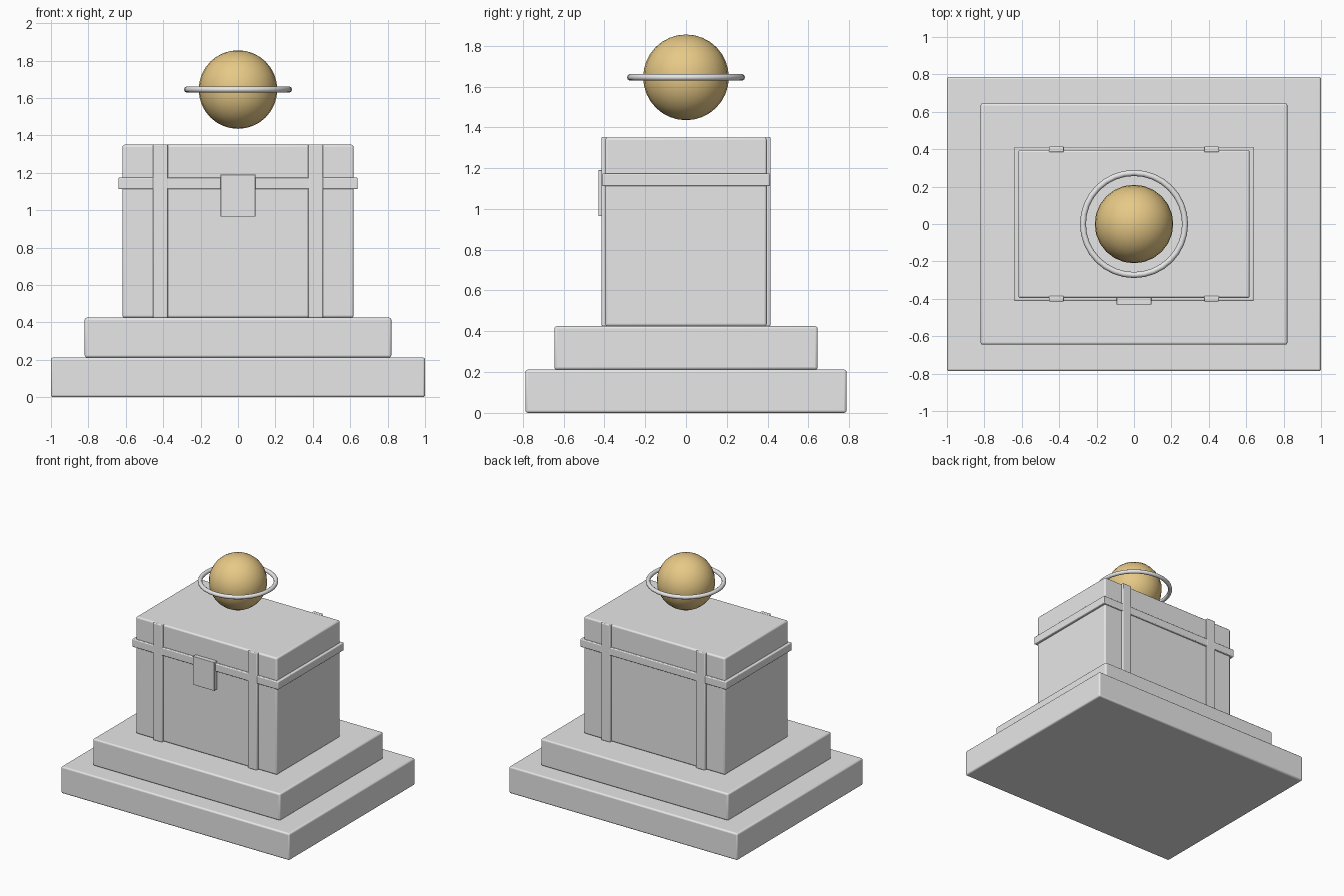
import bpy
import math

cube = bpy.data.objects.get("Cube")
if cube:
    bpy.data.objects.remove(cube, do_unlink=True)


def material(name, rgb):
    mat = bpy.data.materials.new(name)
    mat.use_nodes = True
    mat.diffuse_color = (*rgb, 1)
    mat.node_tree.nodes["Principled BSDF"].inputs["Base Color"].default_value = (*rgb, 1)
    return mat


grey = material("pale grey", (0.8, 0.8, 0.8))
gold = material("warm gold", (1.0, 0.73, 0.3))


def finish(name, mat, angle=40):
    obj = bpy.context.object
    obj.name = name
    obj.data.materials.append(mat)
    bpy.ops.object.shade_smooth_by_angle(angle=math.radians(angle))
    return obj


def box(name, x, y, z, bevel=0.012):
    """Box from (low, high) ranges, with rounded edges."""
    ranges = (x, y, z)
    bpy.ops.mesh.primitive_cube_add(size=1, location=[(a + b) / 2 for a, b in ranges])
    obj = bpy.context.object
    obj.scale = [b - a for a, b in ranges]
    bpy.ops.object.transform_apply(location=False, rotation=False, scale=True)
    finish(name, grey)
    if bevel:
        mod = obj.modifiers.new("rounded edges", 'BEVEL')
        mod.width = bevel
        mod.segments = 3
    return obj


# Stepped pedestal
box("lower_step", (-1, 1), (-0.787, 0.787), (0, 0.212))
box("upper_step", (-0.82, 0.82), (-0.645, 0.645), (0.212, 0.425))

# Chest and the band around the lid seam
box("chest_body", (-0.618, 0.618), (-0.396, 0.396), (0.425, 1.35))
box("lid_band", (-0.64, 0.64), (-0.412, 0.412), (1.112, 1.174), 0.006)

# Vertical straps, front and back
for side, x in (("right", -0.415), ("left", 0.415)):
    for face, y in (("front", -0.399), ("back", 0.399)):
        box(f"{face}_{side}_strap", (x - 0.04, x + 0.04),
            (y - 0.015, y + 0.015), (0.425, 1.352), 0.006)

# Clasp plate
box("clasp", (-0.093, 0.093), (-0.43, -0.39), (0.965, 1.19), 0.002)

# Floating orb with its ring
bpy.ops.mesh.primitive_uv_sphere_add(segments=24, ring_count=16, radius=0.21,
                                     location=(0, 0, 1.645))
finish("floating_orb", gold)
bpy.ops.mesh.primitive_torus_add(major_segments=32, minor_segments=10, major_radius=0.273,
                                 minor_radius=0.016, location=(0, 0, 1.645))
finish("orb_ring", grey, 60)
